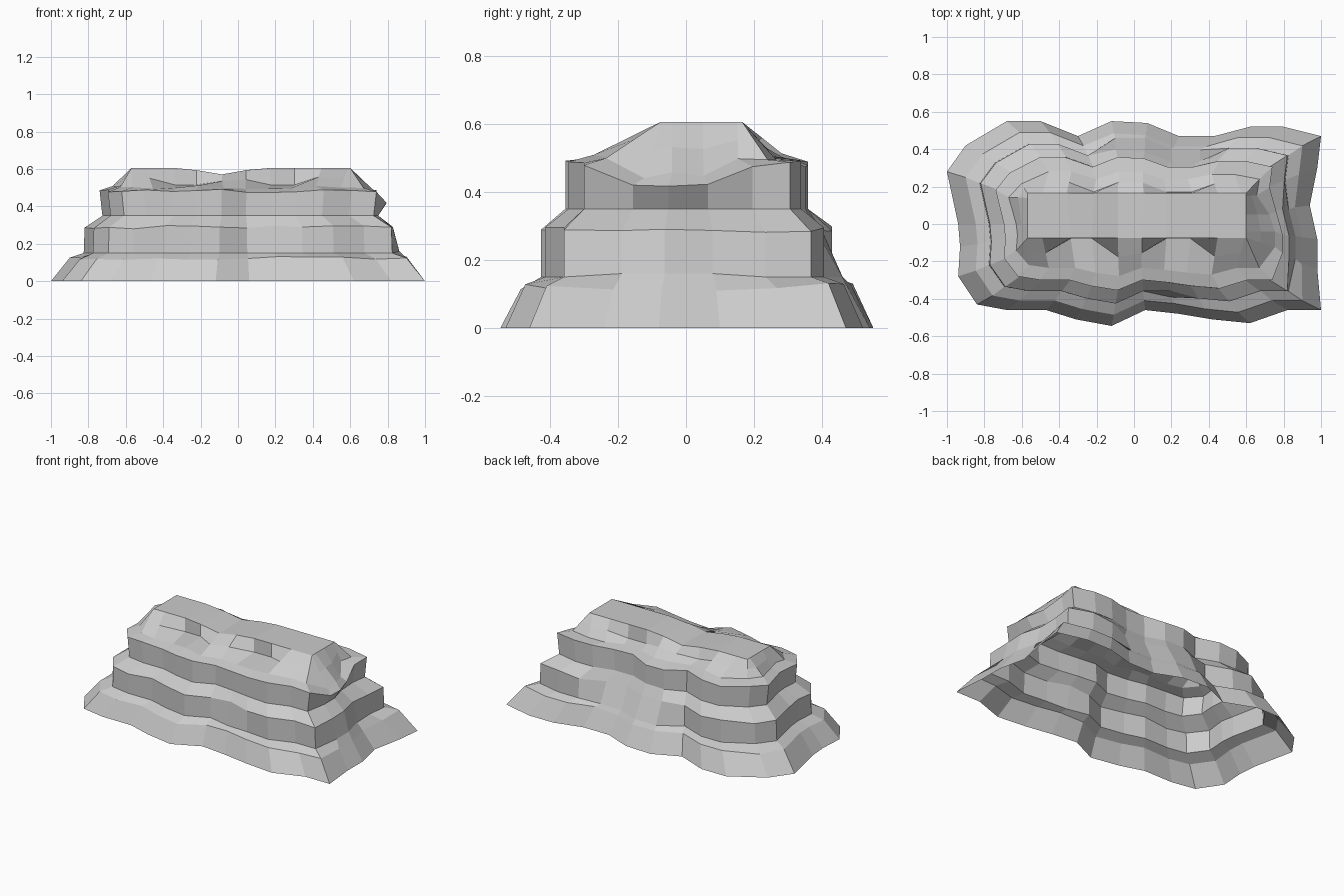
import bpy, bmesh, random

if "Cube" in bpy.data.objects:
    bpy.data.objects.remove(bpy.data.objects["Cube"])
random.seed(4)

# Wavy ground outline, counterclockwise from the front left corner
base = [(-.84,-.43),(-.68,-.46),(-.47,-.46),(-.31,-.51),(-.12,-.545),(.06,-.46),
        (.24,-.48),(.42,-.51),(.62,-.53),(.82,-.46),(1,-.46),(.98,-.24),(.98,-.08),
        (.94,.1),(.98,.3),(1,.47),(.8,.52),(.62,.52),(.43,.47),(.24,.47),(.07,.54),
        (-.12,.55),(-.3,.47),(-.5,.55),(-.68,.55),(-.9,.42),(-1,.28),(-.94,0),(-.93,-.12),(-.94,-.28)]
n = len(base)
right_end = {11, 12, 13}           # smooth ramp instead of terraces
worn = {6: .5, 18: .9, 19: 1, 20: 1, 21: .8}   # lower terrace worn into a slope
gouges = {2, 3, 6, 7, 18, 19, 22}  # notches in the summit slope

# Terraces: x scale, y scale, height, ramp x scale, ramp height, worn y scale
tiers = [(1, 1, 0, 1, 0, 1), (.90, .89, .125, .915, .12, .88),
         (.825, .78, .15, .88, .16, .85), (.82, .78, .29, .845, .29, .71),
         (.725, .65, .35, .765, .35, .65), (.74, .65, .485, .81, .425, .65),
         (.67, .51, .505, .77, .45, .51)]

def clamp(v, lo, hi):
    return max(lo, min(hi, v))

def top_z(x):
    return .605 - .035 * max(0, 1 - abs(x + .09) / .2)

rings = []
for k, (sx, sy, z, rx, rz, wy) in enumerate(tiers):
    ring = []
    for i, (x, y) in enumerate(base):
        ramp = i in right_end
        dz = random.uniform(-.012, .008) if k in (1, 3, 5, 6) else 0
        yy = sy + (wy - sy) * worn.get(i, 0)
        ring.append((x * (rx if ramp else sx), y * yy, (rz if ramp else z) + dz))
    rings.append(ring)

# Summit: slope foot with gouges, then the plateau edge
foot, rim = [], []
for i, (x, y) in enumerate(base):
    px, py = clamp(x * .72, -.57, .60), clamp(y * .5, -.075, .165)
    z = top_z(px)
    rim.append((px, py, z))
    ox, oy, oz = rings[-1][i]
    if i in gouges:
        foot.append((px, py * 1.04, .515))
    else:
        foot.append(((px + ox) / 2, (py + oy) / 2, (z + oz) / 2))
rings += [foot, rim]

# Loft the open shell and close the top
bm = bmesh.new()
vs = [[bm.verts.new(p) for p in r] for r in rings]
for a, b in zip(vs, vs[1:]):
    for i in range(n):
        j = (i + 1) % n
        bm.faces.new((a[i], a[j], b[j], b[i]))
cap = bm.faces.new(vs[-1])
bmesh.ops.triangulate(bm, faces=[cap])
bmesh.ops.remove_doubles(bm, verts=bm.verts, dist=.002)
me = bpy.data.meshes.new("rock_mesa")
bm.to_mesh(me)
bm.free()
bpy.context.collection.objects.link(bpy.data.objects.new("rock_mesa", me))
